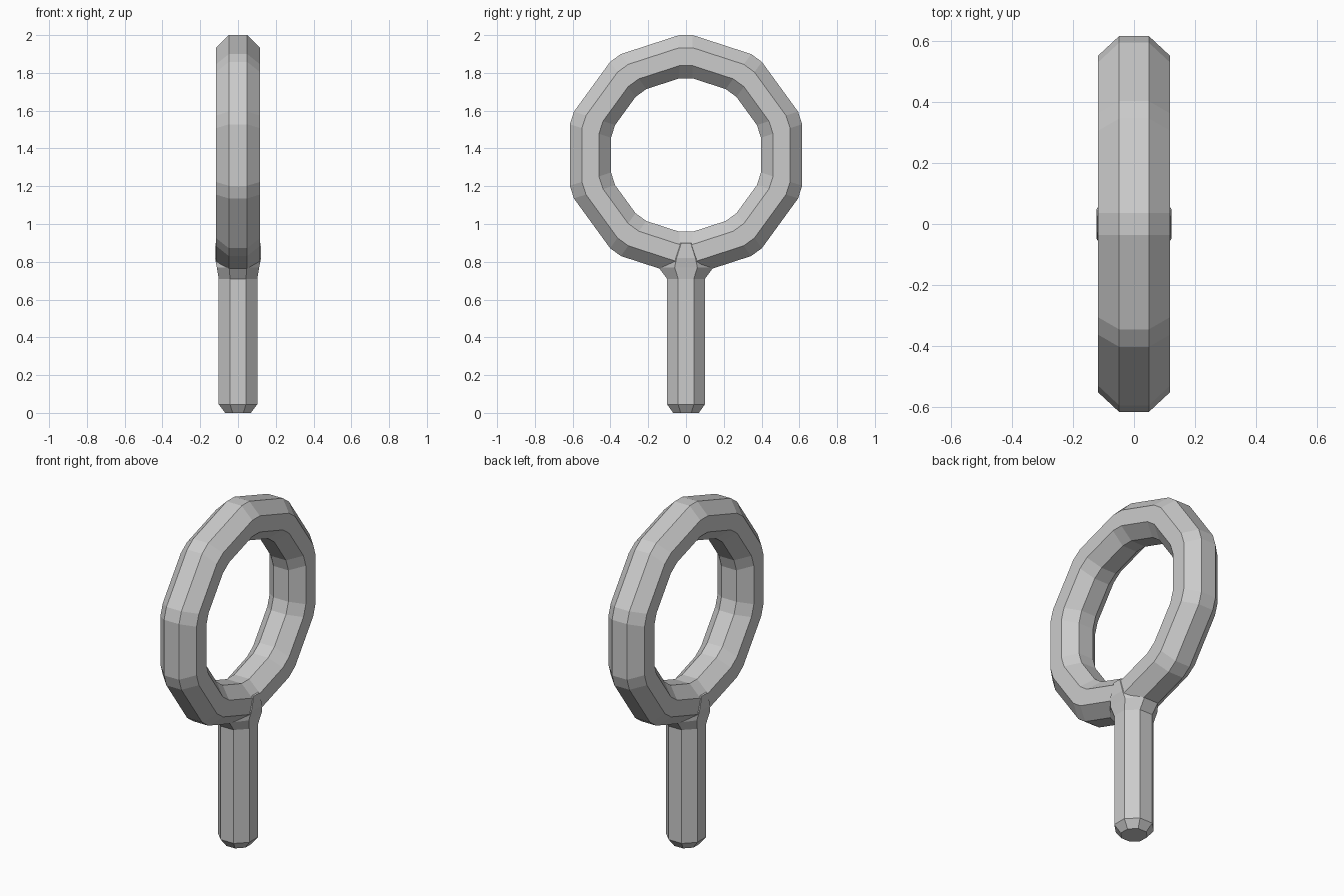
import bpy, bmesh
from math import sin, cos, tan, radians, pi

if "Cube" in bpy.data.objects:
    bpy.data.objects.remove(bpy.data.objects["Cube"])


def loft(name, loops, closed):
    """Skin a series of equal loops; either joined end to end or capped."""
    bm = bmesh.new()
    rows = [[bm.verts.new(p) for p in loop] for loop in loops]
    n = len(rows[0])
    pairs = list(zip(rows, rows[1:])) + ([(rows[-1], rows[0])] if closed else [])
    for a, b in pairs:
        for i in range(n):
            j = (i + 1) % n
            bm.faces.new((a[i], a[j], b[j], b[i]))
    if not closed:
        bm.faces.new(rows[0][::-1])
        bm.faces.new(rows[-1])
    bmesh.ops.recalc_face_normals(bm, faces=bm.faces[:])
    mesh = bpy.data.meshes.new(name)
    bm.to_mesh(mesh)
    bm.free()
    obj = bpy.data.objects.new(name, mesh)
    bpy.context.collection.objects.link(obj)
    return obj


def octagon(rx, ry):
    """Flat-sided octagon with half widths rx, ry."""
    k = 1 / cos(pi / 8)
    return [(rx * k * cos((i + .5) * pi / 4), ry * k * sin((i + .5) * pi / 4))
            for i in range(8)]


# Ring: octagonal tube swept round a ten-sided path with chamfered corners
CENTRE_Z, MID, BEVEL = 1.365, 0.506, 0.037
stations = []
for c in range(10):
    t = radians(90 + 36 * c)
    for side in (-1, 1):
        e = t + side * radians(108)
        loop = []
        for x, r in octagon(0.117, 0.109):
            R = (MID + r) / cos(radians(18))
            loop.append((x, R * cos(t) + BEVEL * cos(e),
                         CENTRE_Z + R * sin(t) + BEVEL * sin(e)))
        stations.append(loop)
ring = loft("ring", stations, True)

# Handle: octagonal rod, chamfered foot, flared collar running into the ring
levels = [(0.0, .068, .068), (0.045, .102, .1), (0.71, .102, .1),
          (0.77, .112, .145), (0.82, .122, .12), (0.90, .12, .06)]
handle = loft("handle", [[(x, y, z) for x, y in octagon(rx, ry)]
                         for z, rx, ry in levels], False)

# Weld the handle and ring into one skin
union = ring.modifiers.new("weld_handle", 'BOOLEAN')
union.operation = 'UNION'
union.solver = 'EXACT'
union.object = handle
bpy.context.view_layer.objects.active = ring
ring.select_set(True)
bpy.ops.object.modifier_apply(modifier=union.name)
bpy.data.objects.remove(handle, do_unlink=True)
ring.name = "ring_with_handle"
